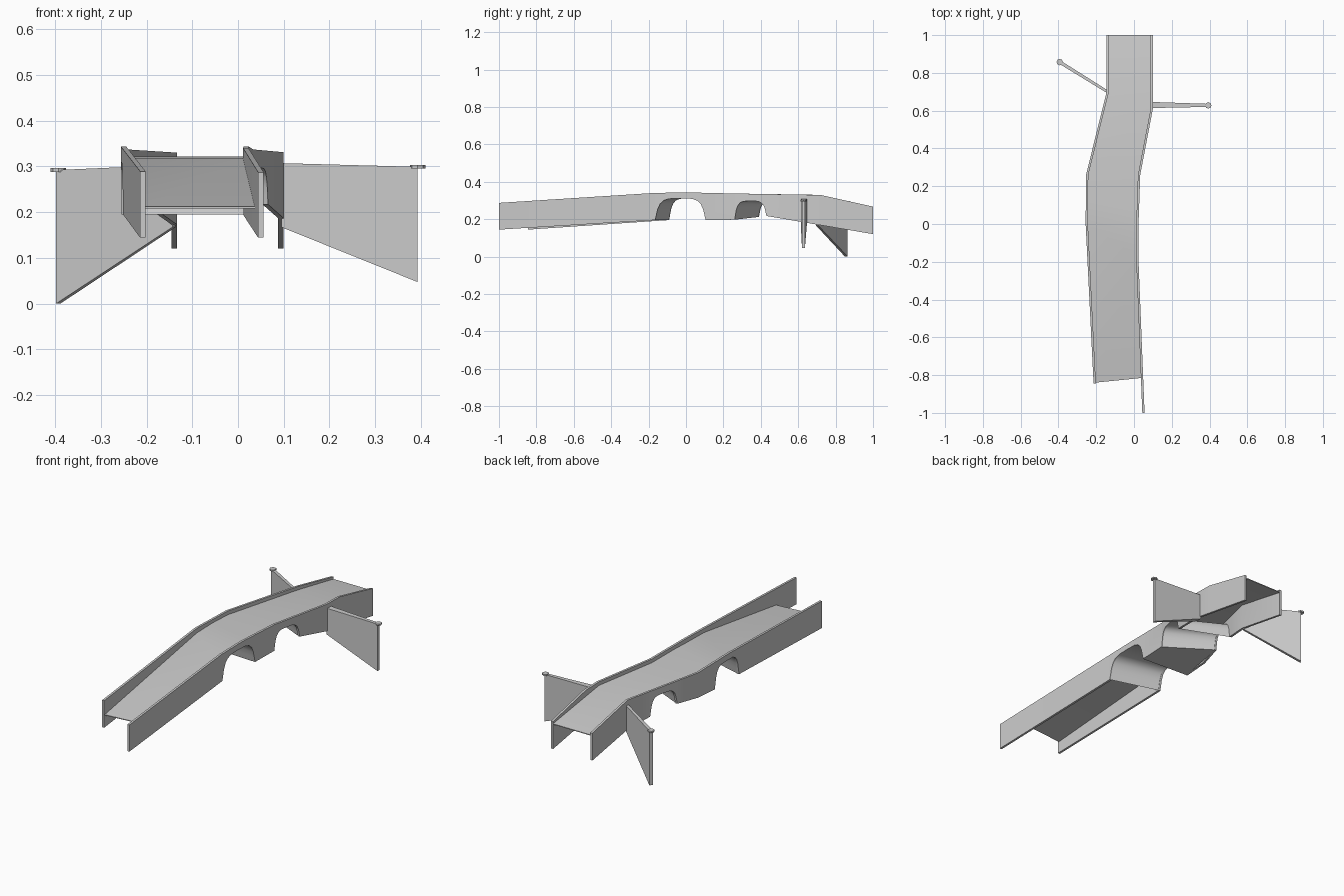
import bpy, bmesh
from mathutils import Vector

if "Cube" in bpy.data.objects:
    bpy.data.objects.remove(bpy.data.objects["Cube"])


def lerp_at(pts, y, k):
    # value of column k at position y along a polyline sorted by y (column 0)
    for a, b in zip(pts, pts[1:]):
        if y <= b[0] + 1e-9:
            return a[k] + (b[k] - a[k]) * (y - a[0]) / (b[0] - a[0])
    return pts[-1][k]


def finish(name, bm, angle=0.6):
    bmesh.ops.recalc_face_normals(bm, faces=bm.faces)
    me = bpy.data.meshes.new(name)
    bm.to_mesh(me)
    bm.free()
    ob = bpy.data.objects.new(name, me)
    bpy.context.collection.objects.link(ob)
    bpy.ops.object.select_all(action='DESELECT')
    ob.select_set(True)
    bpy.context.view_layer.objects.active = ob
    bpy.ops.object.shade_smooth_by_angle(angle=angle)
    return ob


def loft(name, rings, closed):
    # skin a list of equal-length cross-sections
    bm = bmesh.new()
    vs = [[bm.verts.new(p) for p in r] for r in rings]
    n = len(rings[0])
    for a, b in zip(vs, vs[1:]):
        for i in range(n if closed else n - 1):
            j = (i + 1) % n
            bm.faces.new((a[i], a[j], b[j], b[i]))
    if closed:
        bm.faces.new(vs[0])
        bm.faces.new(vs[-1])
    return finish(name, bm)


ARCH = [(0, 0), (.025, .25), (.05, .5), (.1, .75), (.17, .9), (.27, .98), (.5, 1),
        (.73, .98), (.83, .9), (.9, .75), (.95, .5), (.975, .25), (1, 0)]


def arch(y0, z0, y1, z1, crown):
    pts = []
    for t, h in ARCH:
        base = z0 + (z1 - z0) * t
        pts.append((y0 + (y1 - y0) * t, base + (crown - base) * h))
    return pts


# outer edge of each wall: y, x, parapet top z
left = [(-.845, -.214, .292), (0, -.256, .346), (.26, -.254, .34),
        (.70, -.145, .333), (1, -.145, .27)]
right = [(-1, .056, .29), (-.17, .023, .343), (.0, .024, .346), (.26, .033, .34),
         (.61, .1, .334), (.72, .1, .332), (1, .1, .27)]

# undersides of the two skewed arches on each side
vault_l = arch(-.09, .198, .12, .198, .314) + arch(.39, .215, .56, .20, .30)
vault_r = arch(-.165, .198, .105, .198, .314) + arch(.26, .2, .43, .22, .30)
under_l = [(-.845, .147)] + vault_l + [(1, .123)]
under_r = [(-1, .147)] + vault_r + [(1, .123)]


def wall(name, path, under, thick):
    ys = sorted({round(p[0], 5) for p in path + under})
    rings = []
    for y in ys:
        x, zt, zb = lerp_at(path, y, 1), lerp_at(path, y, 2), lerp_at(under, y, 1)
        rings.append([(x, y, zb), (x, y, zt), (x + thick, y, zt), (x + thick, y, zb)])
    return loft(name, rings, True)


wall("left_wall", left, under_l, .012)
wall("right_wall", right, under_r, -.012)

# vaults and pier: one sheet spanning between the walls
loft("vaults_and_pier",
     [[(lerp_at(left, y, 1) + .006, y, z) for y, z in vault_l],
      [(lerp_at(right, y, 1) - .006, y, z) for y, z in vault_r]], False)

# road deck: left y, right y, z
rows = [(-.84, -.815, .215), (0, -.17, .321), (.13, .06, .325), (.26, .26, .32),
        (.70, .61, .315), (1, 1, .258)]
rings = []
for yl, yr, z in rows:
    xl, xr = lerp_at(left, yl, 1) + .008, lerp_at(right, yr, 1) - .008
    rings.append([(xl, yl, z), (xr, yr, z), (xr, yr, z - .004), (xl, yl, z - .004)])
loft("road_deck", rings, True)


# wing walls, tapering in thickness, with a small octagonal cap at the far end
def wing(name, a, b, za, zb, ta, tb):
    a, b = Vector(a), Vector(b)
    d = (b - a).normalized()
    n = Vector((-d.y, d.x))
    rings = []
    for p, (lo, hi), t in ((a, za, ta), (b, zb, tb)):
        q = [p + n * t / 2, p - n * t / 2]
        rings.append([(*q[0], lo), (*q[0], hi), (*q[1], hi), (*q[1], lo)])
    loft(name + "_wing_wall", rings, True)
    bpy.ops.mesh.primitive_cylinder_add(vertices=8, radius=.017, depth=.008,
                                        location=(b.x, b.y, zb[1]))
    bpy.context.object.name = name + "_wing_cap"


wing("left", (-.14, .70), (-.393, .857), (.17, .306), (.003, .295), .014, .018)
wing("right", (.095, .63), (.393, .628), (.17, .31), (.05, .302), .032, .016)

# drop the lowest wing tip exactly on the ground
for ob in bpy.context.collection.objects:
    ob.location.z -= .003
